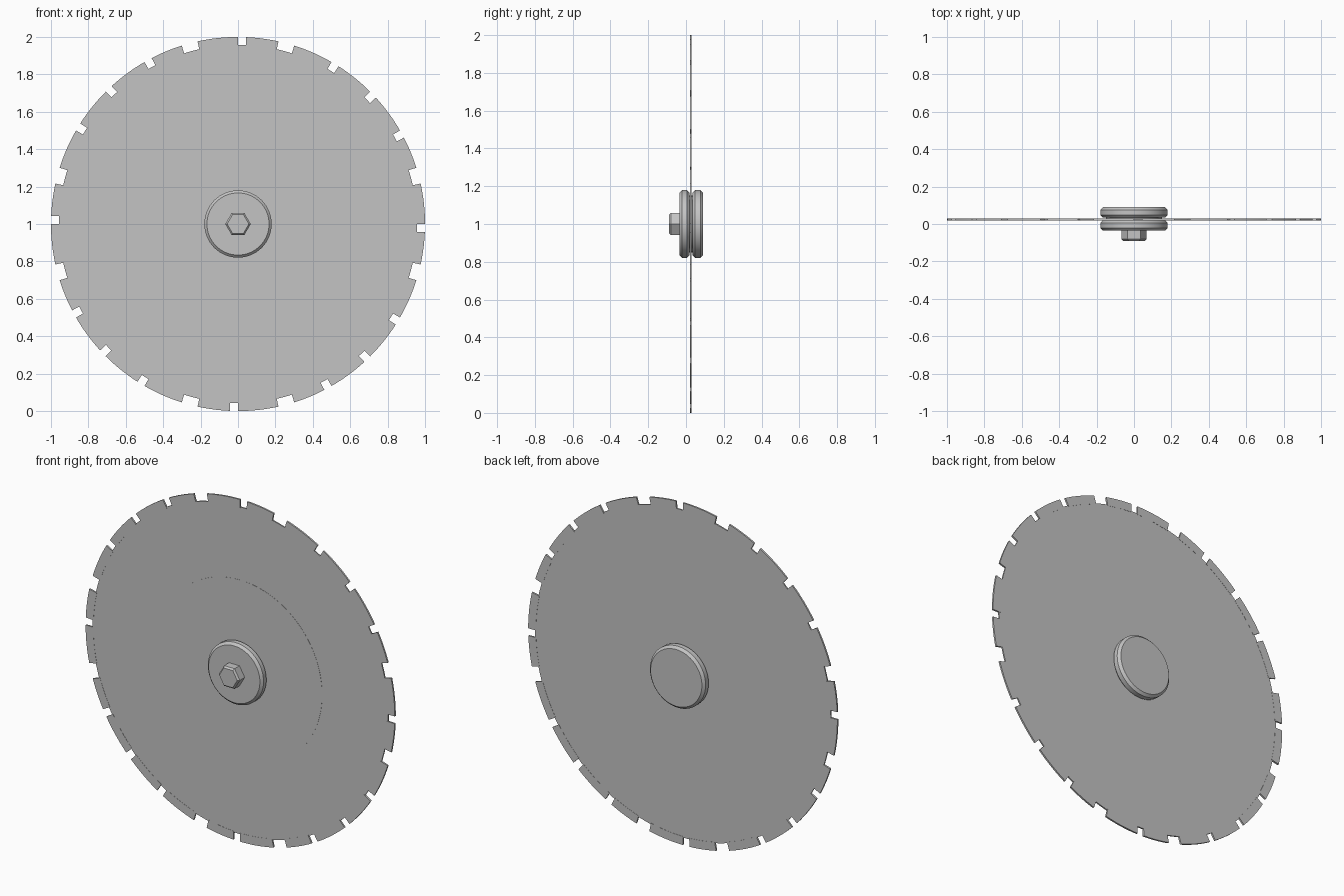
import bpy, bmesh
from math import radians, sin, cos, pi

cube = bpy.data.objects.get("Cube")
if cube:
    bpy.data.objects.remove(cube, do_unlink=True)

steel = bpy.data.materials.new("grey steel")
steel.use_nodes = True
GREY = (0.55, 0.55, 0.55, 1)
steel.diffuse_color = GREY
steel.node_tree.nodes["Principled BSDF"].inputs["Base Color"].default_value = GREY

CENTRE_Z = 1.0
BLADE_Y = 0.025


def finish(name, bm, smooth=True):
    bmesh.ops.recalc_face_normals(bm, faces=bm.faces)
    mesh = bpy.data.meshes.new(name)
    bm.to_mesh(mesh)
    bm.free()
    mesh.materials.append(steel)
    obj = bpy.data.objects.new(name, mesh)
    bpy.context.collection.objects.link(obj)
    if smooth:
        bpy.ops.object.select_all(action="DESELECT")
        obj.select_set(True)
        bpy.context.view_layer.objects.active = obj
        bpy.ops.object.shade_smooth_by_angle(angle=radians(25))
    return obj


def ring(bm, radius, y, sides, turn=0):
    return [bm.verts.new((radius * sin(turn + 2 * pi * i / sides), y,
                          CENTRE_Z + radius * cos(turn + 2 * pi * i / sides)))
            for i in range(sides)]


def lathe(name, profile, sides, turn=0, smooth=True):
    """Closed solid of revolution about the axle from (radius, y) points."""
    bm = bmesh.new()
    rings = [ring(bm, r, y, sides, turn) for r, y in profile]
    for a, b in zip(rings, rings[1:]):
        for i in range(sides):
            j = (i + 1) % sides
            bm.faces.new((a[i], a[j], b[j], b[i]))
    bm.faces.new(rings[0])
    bm.faces.new(rings[-1])
    return finish(name, bm, smooth)


# Thin blade core, with a slightly raised central area on the front
lathe("blade_core", [(0.53, BLADE_Y - 0.005), (0.53, BLADE_Y - 0.004),
                     (0.957, BLADE_Y - 0.004), (0.957, BLADE_Y + 0.004)], 192)

# Rim segments separated by slots; slots beside each quarter axis are wider
COUNT = 24
slots = []
for k in range(COUNT):
    start = 15 * k
    wide = k % 6 in (1, 5)
    slots.append((start - 2.5, start + 2.5) if wide else (start, start + 2.5))

bm = bmesh.new()
for k in range(COUNT):
    first = slots[k][1]
    last = slots[(k + 1) % COUNT][0] + (360 if k == COUNT - 1 else 0)
    steps = 8
    columns = []
    for s in range(steps + 1):
        a = radians(first + (last - first) * s / steps)
        columns.append([bm.verts.new((r * sin(a), BLADE_Y + y, CENTRE_Z + r * cos(a)))
                        for r, y in ((0.95, -0.005), (1, -0.005), (1, 0.005), (0.95, 0.005))])
    for a, b in zip(columns, columns[1:]):
        for i in range(4):
            j = (i + 1) % 4
            bm.faces.new((a[i], a[j], b[j], b[i]))
    bm.faces.new(columns[0])
    bm.faces.new(columns[-1])
finish("rim_segments", bm)


def flange(name, y0, y1):
    c = 0.014
    lathe(name, [(0.18 - c, y0), (0.18, y0 + c), (0.18, y1 - c), (0.18 - c, y1)], 64)


# Clamping flanges on both sides of the blade
flange("front_flange", -0.035, 0.019)
flange("back_flange", 0.034, 0.09)

# Short hub joining the flanges through the blade
lathe("hub", [(0.15, 0.01), (0.15, 0.04)], 48)

# Hexagonal bolt head with a chamfered front edge
lathe("bolt_head", [(0.058, -0.09), (0.068, -0.08), (0.068, -0.03)], 6, pi / 6, False)
